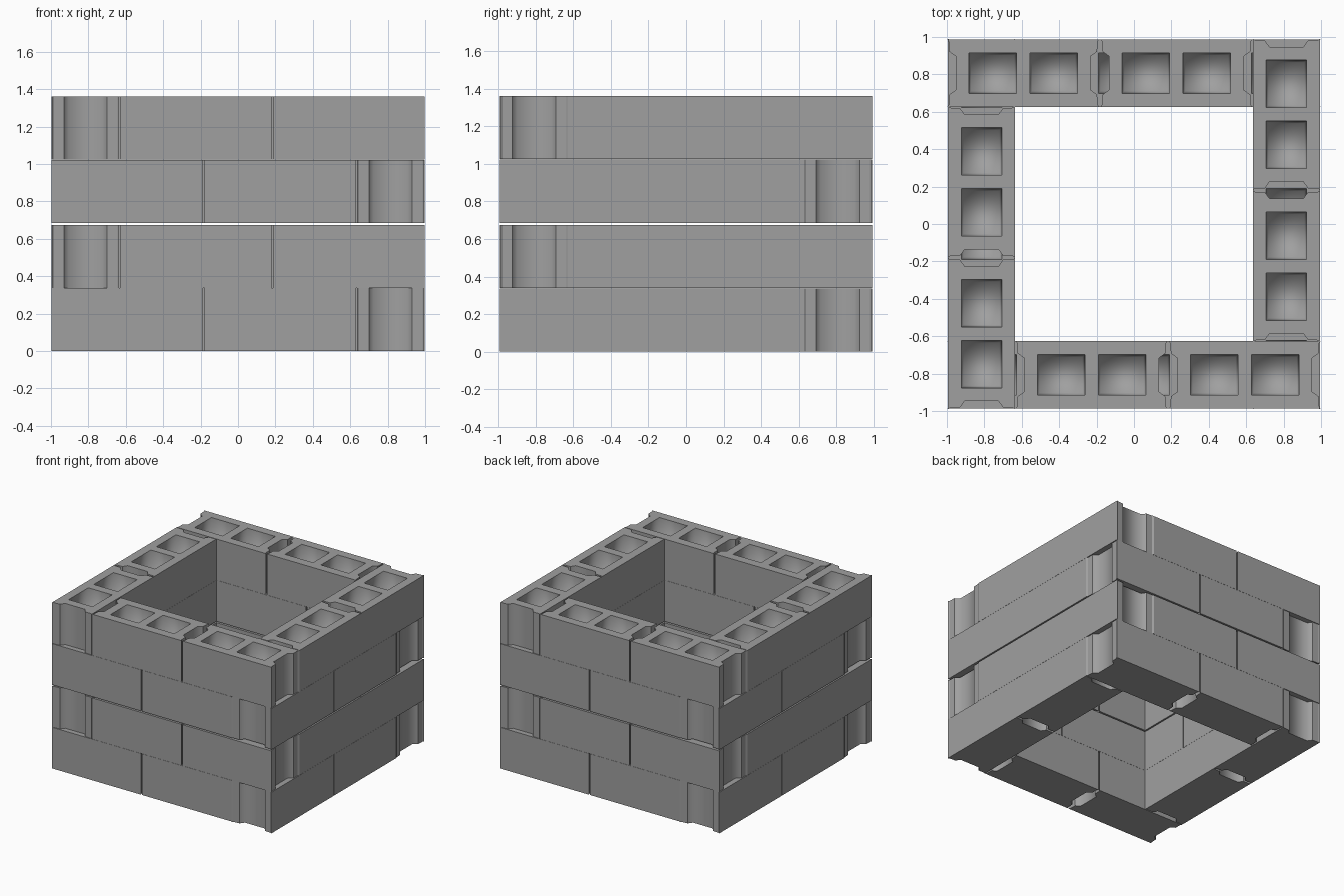
import bpy, bmesh
from math import pi
from mathutils import Matrix, Vector

cube = bpy.data.objects.get("Cube")
if cube:
    bpy.data.objects.remove(cube, do_unlink=True)

# Material
concrete = bpy.data.materials.new("concrete_grey")
concrete.use_nodes = True
GREY = (0.35, 0.35, 0.35, 1)
concrete.diffuse_color = GREY
shader = concrete.node_tree.nodes["Principled BSDF"]
shader.inputs["Base Color"].default_value = GREY
shader.inputs["Roughness"].default_value = 0.8

# Block sizes
HALF_L, HALF_W, HEIGHT = 0.405, 0.18, 0.337
CELL_X, CELL_HX, CELL_HY, CELL_DEPTH = 0.163, 0.127, 0.108, 0.31
# End profile: inset from the end, distance from the centre line
EAR = [(0, HALF_W), (0.008, 0.168), (0.01, 0.115), (0.045, 0.09)]


def loop_edges(bm, verts):
    return [bm.edges.new((a, b)) for a, b in zip(verts, verts[1:] + verts[:1])]


def bridge(bm, low, high):
    n = len(low)
    return [bm.faces.new((low[i], low[(i + 1) % n], high[(i + 1) % n], high[i]))
            for i in range(n)]


def make_block():
    bm = bmesh.new()
    # Outline with a recess in each end
    end = [(HALF_L - d, -y) for d, y in EAR] + [(HALF_L - d, y) for d, y in reversed(EAR)]
    outline = end + [(-x, -y) for x, y in end]
    low = [bm.verts.new((x, y, 0)) for x, y in outline]
    high = [bm.verts.new((x, y, HEIGHT)) for x, y in outline]
    rims = loop_edges(bm, high)
    sides = bridge(bm, low, high)
    bm.faces.new(low[::-1])
    n = len(end)
    groups = [sides[2:5], sides[n + 2:n + 5]]

    # Two tapered cells, open at the top and closed at the bottom
    for side in (-1, 1):
        corners = [(-1, -1), (1, -1), (1, 1), (-1, 1)]

        def ring(z, taper):
            return [bm.verts.new((side * CELL_X + sx * (CELL_HX - taper),
                                  sy * (CELL_HY - taper), z)) for sx, sy in corners]
        rim, floor = ring(HEIGHT, 0), ring(HEIGHT - CELL_DEPTH, 0.012)
        rims += loop_edges(bm, rim)
        groups.append(bridge(bm, floor, rim) + [bm.faces.new(floor)])

    # Top face around the cells
    bmesh.ops.triangle_fill(bm, edges=rims, normal=Vector((0, 0, 1)), use_beauty=True)
    bmesh.ops.recalc_face_normals(bm, faces=bm.faces[:])

    # Smooth only within each recess and cell
    for f in bm.faces:
        f.smooth = True
    sets = [set(g) for g in groups]
    for e in bm.edges:
        e.smooth = any(all(f in s for f in e.link_faces) for s in sets)
    mesh = bpy.data.meshes.new("concrete_block")
    bm.to_mesh(mesh)
    bm.free()
    mesh.materials.append(concrete)
    return mesh


block = make_block()
WALLS = ["back", "right", "front", "left"]
# Pinwheel courses, alternating direction; a thin gap parts the two halves
for course, z in enumerate((0, 0.338, 0.686, 1.024)):
    hand = 1 if course % 2 else -1
    for k, wall in enumerate(WALLS):
        for i, x in enumerate((-0.592, 0.227)):
            ob = bpy.data.objects.new(f"{wall}_block_course_{course + 1}_{i + 1}", block)
            bpy.context.scene.collection.objects.link(ob)
            spot = Matrix.Translation((hand * x, 0.815, z))
            turn = Matrix.Rotation(-k * pi / 2, 4, "Z")
            m = turn @ spot
            m.translation.y *= 0.99
            ob.matrix_world = m
